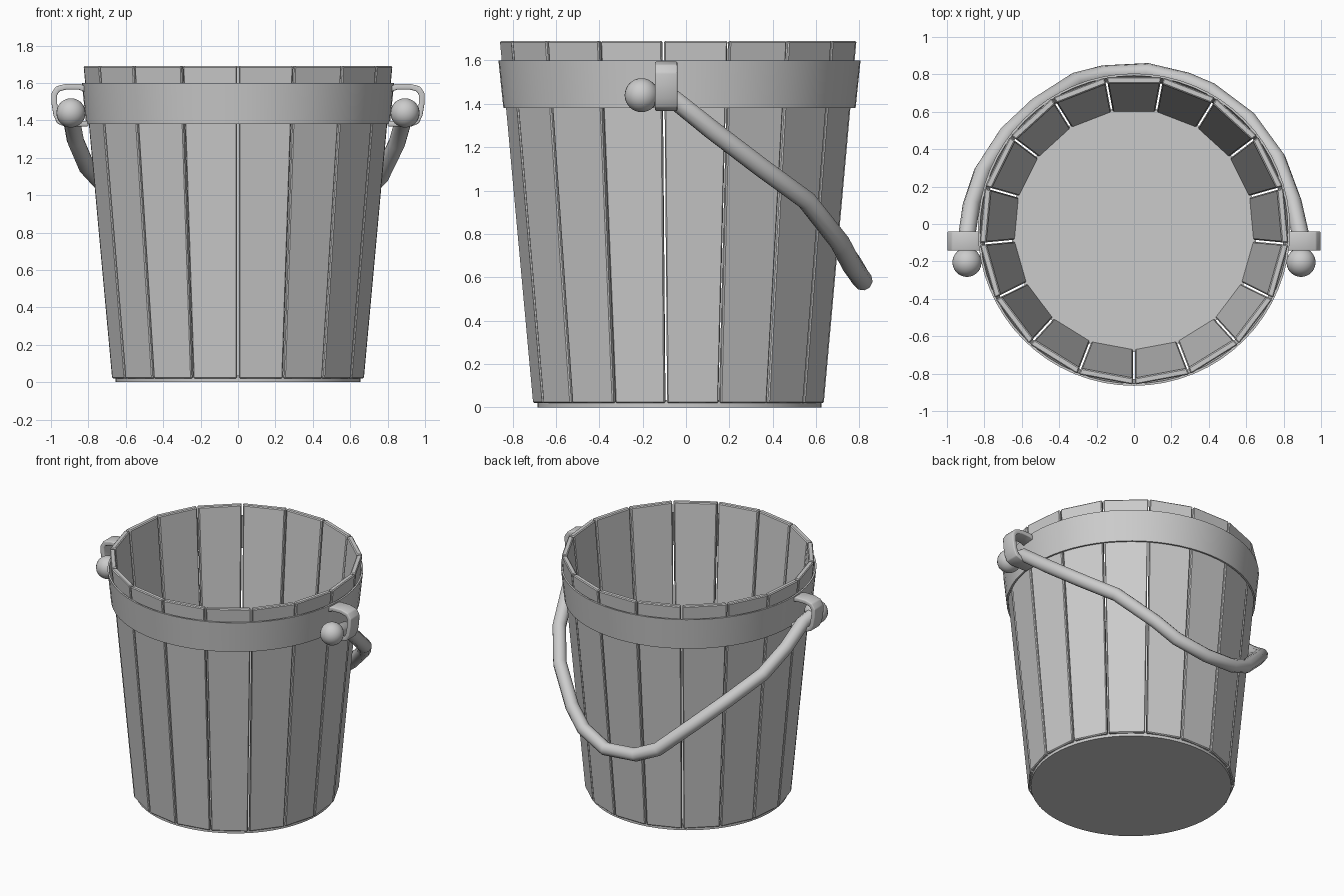
import bpy, bmesh
from math import sin, cos, pi
from mathutils import Vector

if "Cube" in bpy.data.objects:
    bpy.data.objects.remove(bpy.data.objects["Cube"])

CY = -0.03          # bucket axis sits slightly in front of the origin
N = 17              # number of staves


def mesh_object(name, verts, faces):
    me = bpy.data.meshes.new(name)
    me.from_pydata([tuple(v) for v in verts], [], faces)
    bm = bmesh.new()
    bm.from_mesh(me)
    bmesh.ops.recalc_face_normals(bm, faces=bm.faces)
    bm.to_mesh(me)
    bm.free()
    ob = bpy.data.objects.new(name, me)
    bpy.context.collection.objects.link(ob)
    return ob


def smooth(ob, angle=40):
    bpy.ops.object.select_all(action='DESELECT')
    ob.select_set(True)
    bpy.context.view_layer.objects.active = ob
    bpy.ops.object.shade_smooth_by_angle(angle=angle * pi / 180)


def add_bevel(ob, width, segments=1):
    m = ob.modifiers.new("bevel", 'BEVEL')
    m.width = width
    m.segments = segments
    m.limit_method = 'ANGLE'


def lathe(name, profile, steps=64):
    # closed (r, z) profile spun round the bucket axis
    n = len(profile)
    verts = [(r * cos(2 * pi * i / steps), CY + r * sin(2 * pi * i / steps), z)
             for i in range(steps) for r, z in profile]
    faces = [(i * n + j, i * n + (j + 1) % n,
              (i + 1) % steps * n + (j + 1) % n, (i + 1) % steps * n + j)
             for i in range(steps) for j in range(n)]
    ob = mesh_object(name, verts, faces)
    smooth(ob)
    return ob


# Staves: tapered flat boards with narrow gaps
THICK, GAP = 0.036, 0.005
for k in range(N):
    a0 = -pi / 2 + 2 * pi * k / N
    a1 = a0 + 2 * pi / N
    verts = []
    for r, z in ((0.677, 0.02), (0.83, 1.69)):
        for rr in (r, r - THICK):
            p = Vector((rr * cos(a0), CY + rr * sin(a0), z))
            q = Vector((rr * cos(a1), CY + rr * sin(a1), z))
            d = (q - p).normalized() * GAP
            verts += [p + d, q - d]
    stave = mesh_object(f"stave_{k + 1}", verts,
                        [(0, 1, 3, 2), (4, 5, 7, 6), (0, 1, 5, 4),
                         (2, 3, 7, 6), (0, 2, 6, 4), (1, 3, 7, 5)])
    add_bevel(stave, 0.006)

# Bottom disc
bpy.ops.mesh.primitive_cylinder_add(vertices=64, radius=0.655, depth=0.035,
                                    location=(0, CY, 0.0175))
bpy.context.object.name = "bottom_disc"
smooth(bpy.context.object)

# Metal band
lathe("band", [(0.812, 1.38), (0.835, 1.60), (0.823, 1.60), (0.800, 1.38)])

# Lugs: bent straps on both sides of the band
strap = [(0.81, 1.565), (0.85, 1.58), (0.92, 1.58), (0.965, 1.568), (0.983, 1.54),
         (0.982, 1.49), (0.972, 1.43), (0.955, 1.395), (0.925, 1.383), (0.80, 1.383)]
for side, tag in ((-1, "left"), (1, "right")):
    n = len(strap)
    verts = [(side * x, y, z) for y in (-0.143, -0.04) for x, z in strap]
    lug = mesh_object(f"{tag}_lug", verts,
                      [(i, i + 1, n + i + 1, n + i) for i in range(n - 1)])
    m = lug.modifiers.new("thickness", 'SOLIDIFY')
    m.thickness = 0.03
    m.offset = 0
    m.use_even_offset = True
    add_bevel(lug, 0.006, 2)
    smooth(lug)

    # Knob on the handle end
    bpy.ops.mesh.primitive_uv_sphere_add(segments=24, ring_count=16, radius=0.078,
                                         location=(side * 0.893, -0.205, 1.44))
    bpy.context.object.name = f"{tag}_knob"
    smooth(bpy.context.object)

# Handle: slightly uneven bail hanging behind the bucket
path = [(-0.893, -0.2, 1.44), (-0.893, -0.055, 1.42), (-0.87, 0.10, 1.295),
        (-0.81, 0.28, 1.155), (-0.68, 0.48, 1.015), (-0.52, 0.63, 0.86),
        (-0.31, 0.765, 0.665), (-0.16, 0.803, 0.60), (0.07, 0.815, 0.585),
        (0.28, 0.765, 0.655), (0.41, 0.71, 0.76), (0.615, 0.556, 0.955),
        (0.765, 0.35, 1.105), (0.85, 0.12, 1.28), (0.89, -0.055, 1.42),
        (0.893, -0.2, 1.44)]
cu = bpy.data.curves.new("handle", 'CURVE')
cu.dimensions = '3D'
cu.bevel_depth = 0.046
cu.bevel_resolution = 3
cu.use_fill_caps = True
sp = cu.splines.new('POLY')
sp.points.add(len(path) - 1)
for p, co in zip(sp.points, path):
    p.co = (*co, 1)
sp.use_smooth = True
bpy.context.collection.objects.link(bpy.data.objects.new("handle", cu))
